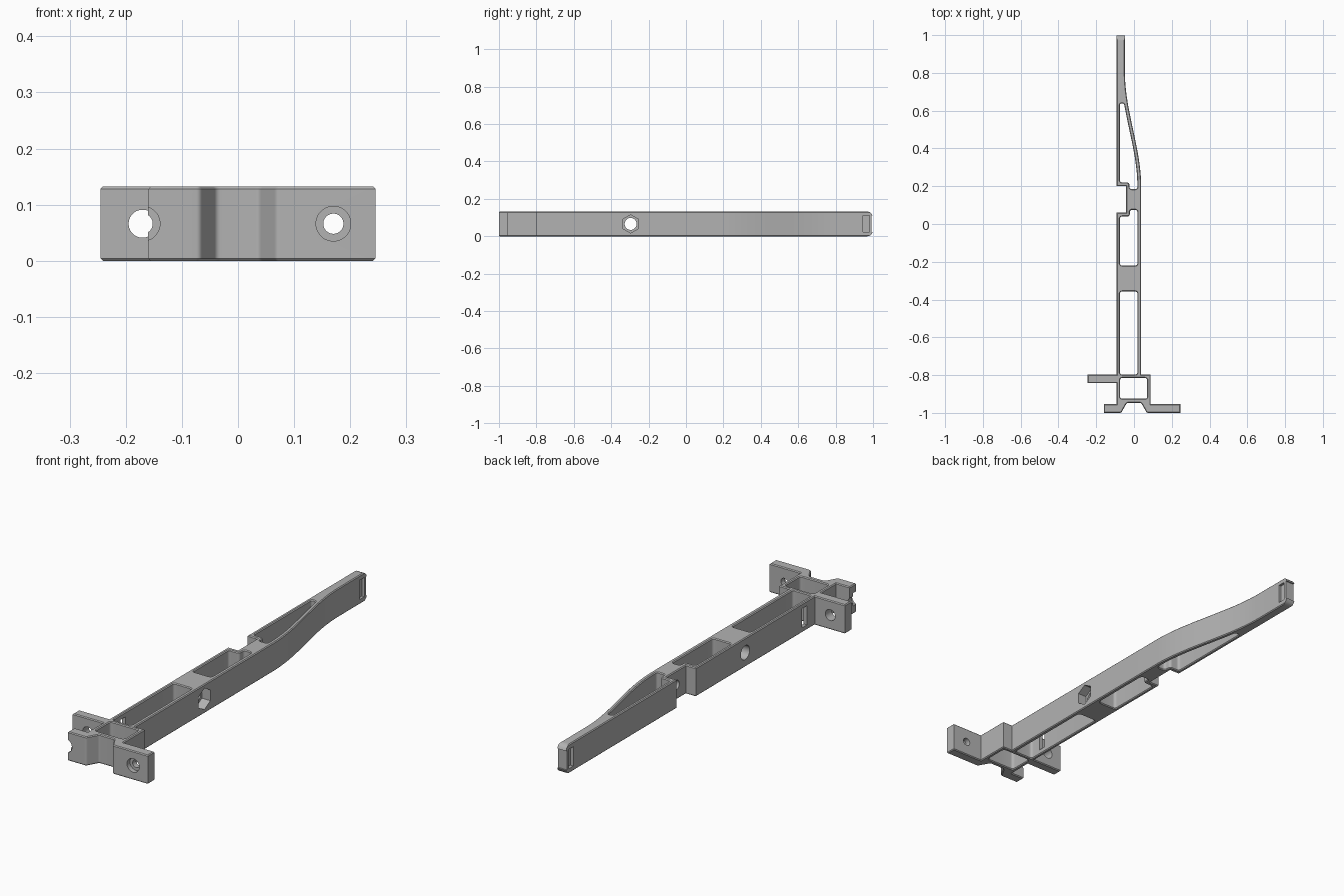
import bpy, bmesh, math
from mathutils import Vector, Matrix

cube = bpy.data.objects.get("Cube")
if cube:
    bpy.data.objects.remove(cube, do_unlink=True)

H = 0.132           # height of the part
MID = H / 2
CHAMFER = 0.004
GREY = (0.45, 0.45, 0.45, 1)
scene = bpy.context.scene.collection

grey = bpy.data.materials.new("plain grey")
grey.use_nodes = True
grey.diffuse_color = GREY
grey.node_tree.nodes["Principled BSDF"].inputs["Base Color"].default_value = GREY


def swoop(y):
    """x of the curved flank, easing from the wide body to the thin tip"""
    t = min(max((y - 0.2) / 0.6, 0), 1)
    return 0.038 - 0.086 * t * t * (3 - 2 * t)


def fillet(points, radius, steps=5):
    """Round every real corner of a closed polygon"""
    out = []
    pts = [Vector(p) for p in points]
    for i, p in enumerate(pts):
        a, b = pts[i - 1] - p, pts[(i + 1) % len(pts)] - p
        angle = a.angle(b)
        if angle > 2.8:
            out.append(p)
            continue
        d = min(radius / math.tan(angle / 2), 0.45 * min(a.length, b.length))
        s, e = p + a.normalized() * d, p + b.normalized() * d
        for k in range(steps + 1):
            t = k / steps
            out.append(s * (1 - t) ** 2 + p * (2 * t * (1 - t)) + e * t * t)
    return out


def rectangle(x0, x1, y0, y1):
    return [(x0, y0), (x1, y0), (x1, y1), (x0, y1)]


def finish(name, bm):
    bmesh.ops.recalc_face_normals(bm, faces=bm.faces)
    mesh = bpy.data.meshes.new(name)
    bm.to_mesh(mesh)
    bm.free()
    obj = bpy.data.objects.new(name, mesh)
    scene.objects.link(obj)
    return obj


def cutter(name, bm):
    obj = finish(name, bm)
    obj.hide_render = True
    return obj


def box(name, x0, x1, y0, y1, z0, z1):
    bm = bmesh.new()
    place = Matrix.Translation(((x0 + x1) / 2, (y0 + y1) / 2, (z0 + z1) / 2))
    bmesh.ops.create_cube(bm, size=1, matrix=place @ Matrix.Diagonal((x1 - x0, y1 - y0, z1 - z0, 1)))
    return cutter(name, bm)


def drill(name, axis, centre, radius, length, sides=32):
    bm = bmesh.new()
    turn = Matrix.Rotation(math.pi / 2, 4, "Y" if axis == "X" else "X")
    spin = Matrix.Rotation(math.pi / sides, 4, "Z")
    bmesh.ops.create_cone(bm, cap_ends=True, segments=sides, radius1=radius, radius2=radius,
                          depth=length, matrix=Matrix.Translation(centre) @ turn @ spin)
    return cutter(name, bm)


# Plan outline: foot with two flanges, beam, side notch and swooping tip
flank = [(swoop(0.2 + 0.6 * i / 20), 0.2 + 0.6 * i / 20) for i in range(21)]
foot_gap = fillet([(-0.16, -0.9), (-0.16, -1), (-0.068, -1), (-0.038, -0.947),
                   (0.038, -0.947), (0.068, -1), (0.245, -1), (0.245, -0.9)], 0.012)
outline = [(-0.16, -1)] + [tuple(p) for p in foot_gap if abs(p.x) < 0.1] + [
    (0.245, -1), (0.245, -0.953), (0.088, -0.953), (0.088, -0.798), (0.038, -0.798)]
outline += flank + [(-0.048, 1), (-0.092, 1), (-0.092, 0.2), (-0.042, 0.2), (-0.042, 0.06),
                    (-0.092, 0.06), (-0.092, -0.798), (-0.245, -0.798), (-0.245, -0.843),
                    (-0.092, -0.843), (-0.092, -0.953), (-0.16, -0.953)]

# Through pockets
inner_flank = [(swoop(y) - 0.02, y) for y in [0.185 + 0.453 * i / 16 for i in range(17)]]
pockets = [
    rectangle(-0.074, 0.07, -0.925, -0.815),
    rectangle(-0.075, 0.018, -0.797, -0.357),
    [(-0.075, -0.22), (0.018, -0.22), (0.018, 0.075), (-0.022, 0.075), (-0.022, 0.04), (-0.075, 0.04)],
    inner_flank + [(-0.075, 0.638), (-0.075, 0.22), (-0.024, 0.22), (-0.024, 0.185)],
]

# Chamfered slab from the outline and its pockets
curve = bpy.data.curves.new("plan", "CURVE")
curve.dimensions = "2D"
curve.fill_mode = "BOTH"
curve.extrude = MID - CHAMFER
curve.bevel_depth = CHAMFER
curve.bevel_resolution = 0
curve.offset = -CHAMFER
for loop in [outline] + [fillet(p, 0.014) for p in pockets]:
    spline = curve.splines.new("POLY")
    spline.points.add(len(loop) - 1)
    for point, p in zip(spline.points, loop):
        point.co = (p[0], p[1], 0, 1)
    spline.use_cyclic_u = True
plan = bpy.data.objects.new("plan", curve)
scene.objects.link(plan)
bpy.context.view_layer.update()
slab = bpy.data.meshes.new_from_object(plan.evaluated_get(bpy.context.evaluated_depsgraph_get()))
bpy.data.objects.remove(plan, do_unlink=True)
bm = bmesh.new()
bm.from_mesh(slab)
bmesh.ops.remove_doubles(bm, verts=bm.verts, dist=0.0002)
bmesh.ops.translate(bm, verts=bm.verts, vec=(0, 0, MID))
arm = finish("mounting_arm", bm)

# Rounded side silhouette of the tip
tip = fillet([(0.5, -0.001), (1, -0.001), (1, H + 0.001), (0.5, H + 0.001)], 0.038)
side = [(-1.1, -0.1), (0.9, -0.1), (0.9, -0.001)] + [tuple(p) for p in tip if p.x > 0.9] + [
    (0.9, H + 0.001), (0.9, H + 0.1), (-1.1, H + 0.1)]
bm = bmesh.new()
face = bm.faces.new([bm.verts.new((-0.4, y, z)) for y, z in side])
moved = bmesh.ops.extrude_face_region(bm, geom=[face])["geom"]
bmesh.ops.translate(bm, verts=[v for v in moved if isinstance(v, bmesh.types.BMVert)], vec=(0.8, 0, 0))
tip_shape = cutter("tip_shape", bm)

cutters = [
    # cross bolt with a hexagonal nut seat
    drill("bolt_hole", "X", (0, -0.296, MID), 0.032, 0.5),
    drill("nut_seat", "X", (0.04, -0.296, MID), 0.049, 0.09, 6),
    # plain holes in the rear flange and the notch wall
    drill("rear_flange_hole", "Y", (-0.17, -0.82, MID), 0.025, 0.12),
    drill("notch_hole", "X", (-0.04, 0.13, MID), 0.022, 0.06),
    # window in the beam wall
    box("wall_window", -0.12, -0.05, -0.742, -0.706, 0.022, 0.11),
    # strap slots and end groove at the tip
    box("tip_slot_left", -0.06, 0, 0.945, 0.98, 0.022, 0.11),
    box("tip_slot_right", -0.12, -0.078, 0.945, 0.98, 0.022, 0.11),
    box("tip_groove", -0.12, 0, 0.992, 1.05, 0.022, 0.11),
]
# counterbored screw holes in the front flanges
for label, x in (("left", 0.17), ("right", -0.17)):
    cutters.append(drill(label + "_screw_hole", "Y", (x, -0.98, MID), 0.018, 0.1))
    cutters.append(drill(label + "_counterbore", "Y", (x, -1, MID), 0.031, 0.044))

for tool in [tip_shape] + cutters:
    mod = arm.modifiers.new(tool.name, "BOOLEAN")
    mod.operation = "INTERSECT" if tool is tip_shape else "DIFFERENCE"
    mod.solver = "EXACT"
    mod.object = tool

# Bake the cuts, drop the helpers, then shade
bpy.context.view_layer.update()
result = bpy.data.meshes.new_from_object(arm.evaluated_get(bpy.context.evaluated_depsgraph_get()))
arm.modifiers.clear()
arm.data = result
for tool in [tip_shape] + cutters:
    bpy.data.objects.remove(tool, do_unlink=True)
result.materials.clear()
result.materials.append(grey)
bpy.ops.object.select_all(action="DESELECT")
arm.select_set(True)
bpy.context.view_layer.objects.active = arm
bpy.ops.object.shade_smooth_by_angle(angle=math.radians(30))
